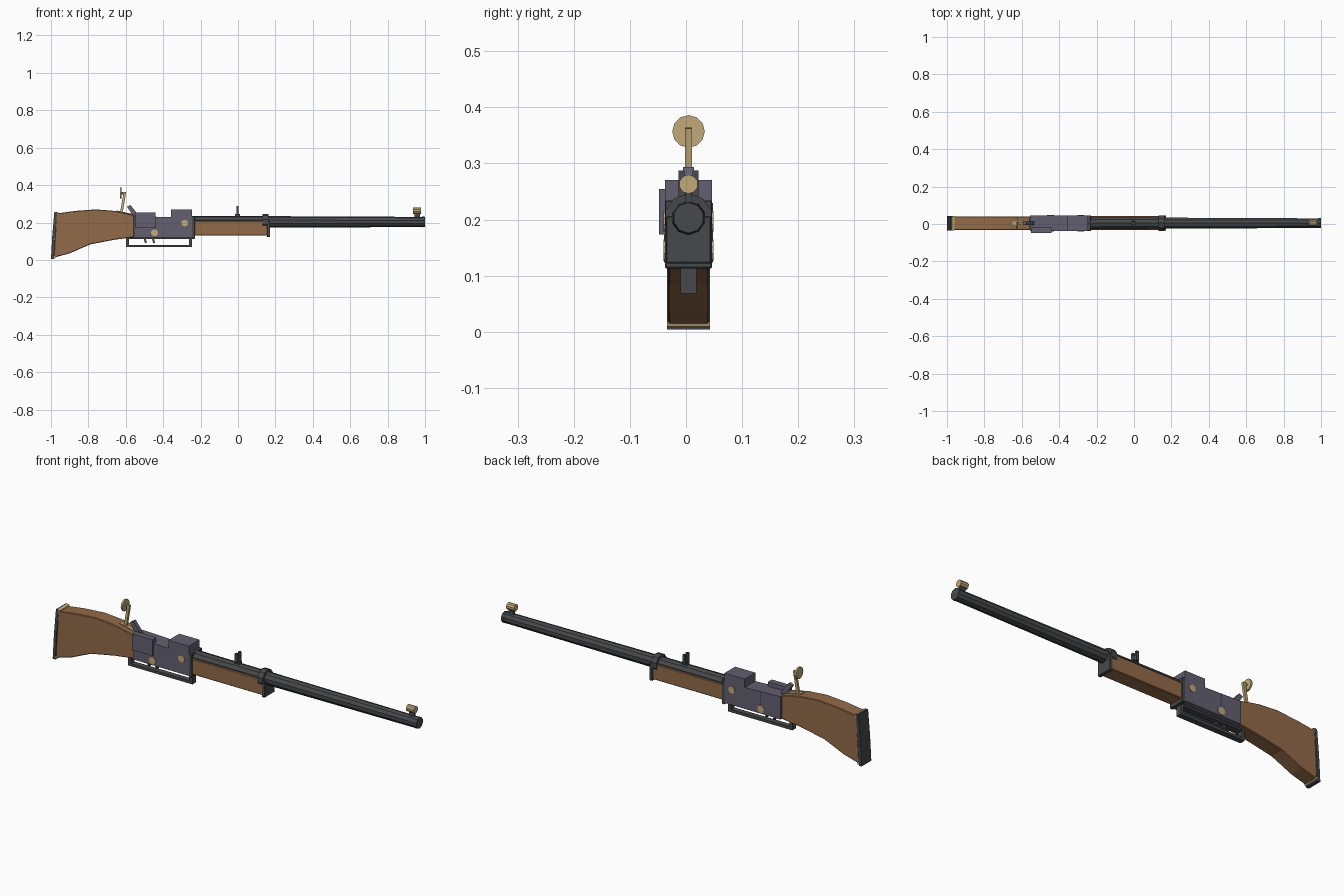
import bpy, bmesh, math
from mathutils import Vector

if "Cube" in bpy.data.objects:
    bpy.data.objects.remove(bpy.data.objects["Cube"])

YC = 0.0045   # centre line of the model
ZB = 0.203    # bore height


def material(name, rgb):
    m = bpy.data.materials.new(name)
    m.diffuse_color = (*rgb, 1)
    m.use_nodes = True
    m.node_tree.nodes["Principled BSDF"].inputs["Base Color"].default_value = m.diffuse_color
    return m


WOOD = material("walnut", (0.29, 0.145, 0.067))
STEEL = material("dark_steel", (0.062, 0.066, 0.07))
CASE = material("case_steel", (0.125, 0.115, 0.16))
BRASS = material("brass", (0.54, 0.40, 0.19))


def finish(name, bm, mat):
    bmesh.ops.recalc_face_normals(bm, faces=bm.faces)
    me = bpy.data.meshes.new(name)
    bm.to_mesh(me)
    bm.free()
    me.materials.append(mat)
    ob = bpy.data.objects.new(name, me)
    bpy.context.collection.objects.link(ob)
    return ob


def prism(name, pts, y0, y1, mat, bevel=0):
    """Side profile (x, z) extruded across y."""
    bm = bmesh.new()
    f = bm.faces.new([bm.verts.new((x, y0, z)) for x, z in pts])
    r = bmesh.ops.extrude_face_region(bm, geom=[f])
    vs = [v for v in r["geom"] if isinstance(v, bmesh.types.BMVert)]
    bmesh.ops.translate(bm, verts=vs, vec=(0, y1 - y0, 0))
    ob = finish(name, bm, mat)
    if bevel:
        b = ob.modifiers.new("bevel", "BEVEL")
        b.width, b.segments = bevel, 1
    return ob


def box(name, x0, x1, y0, y1, z0, z1, mat, bevel=0):
    return prism(name, [(x0, z0), (x1, z0), (x1, z1), (x0, z1)], y0, y1, mat, bevel)


def cyl(name, p0, p1, r0, r1, mat, n=10):
    """Cylinder or cone between two points."""
    p0, p1 = Vector(p0), Vector(p1)
    d = p1 - p0
    bm = bmesh.new()
    bmesh.ops.create_cone(bm, cap_ends=True, segments=n, radius1=r0, radius2=r1, depth=d.length)
    bm.transform(d.to_track_quat("Z", "Y").to_matrix().to_4x4())
    bmesh.ops.translate(bm, verts=bm.verts, vec=(p0 + p1) / 2)
    return finish(name, bm, mat)


def mid(name, pts, w, mat, bevel=0):
    """Profile extruded symmetrically about the centre line."""
    return prism(name, pts, YC - w / 2, YC + w / 2, mat, bevel)


# Butt stock
mid("butt_stock", [(-0.985, 0.012), (-0.90, 0.035), (-0.79, 0.083), (-0.66, 0.108), (-0.555, 0.122),
                   (-0.555, 0.24), (-0.66, 0.262), (-0.76, 0.27), (-0.87, 0.262), (-0.972, 0.248)],
    0.073, WOOD, 0.003)
# Butt plate with brass heel and toe
mid("butt_plate", [(-1.0, 0.004), (-0.985, 0.004), (-0.979, 0.13), (-0.967, 0.256),
                   (-0.982, 0.256), (-0.993, 0.13)], 0.077, STEEL)
mid("butt_heel", [(-0.978, 0.24), (-0.966, 0.24), (-0.960, 0.254), (-0.974, 0.258)], 0.076, BRASS)
mid("butt_toe", [(-0.992, 0.008), (-0.978, 0.009), (-0.974, 0.02), (-0.988, 0.022)], 0.076, BRASS)

# Receiver with raised breech, side plate and front frame
mid("receiver", [(-0.555, 0.121), (-0.245, 0.121), (-0.245, 0.27), (-0.357, 0.27),
                 (-0.357, 0.228), (-0.555, 0.235)], 0.084, CASE)
box("lock_plate", -0.552, -0.44, -0.048, -0.018, 0.173, 0.254, CASE)
box("lock_seam", -0.448, -0.442, -0.039, 0.048, 0.123, 0.229, STEEL)
mid("front_frame", [(-0.247, 0.113), (-0.23, 0.113), (-0.23, 0.234), (-0.247, 0.234)], 0.084, STEEL, 0.002)
for s in (-1, 1):
    tag = "left" if s < 0 else "right"
    for part, x, z, r in (("rear", -0.446, 0.145, 0.019), ("front", -0.285, 0.197, 0.018)):
        cyl(f"{part}_pin_{tag}", (x, YC + s * 0.03, z), (x, YC + s * 0.0445, z), r, r, BRASS, 10)

# Hammer
mid("hammer", [(-0.555, 0.225), (-0.530, 0.225), (-0.545, 0.255), (-0.575, 0.294), (-0.593, 0.284)], 0.02, CASE)

# Trigger guard and triggers
mid("guard_bar", [(-0.6, 0.068), (-0.245, 0.068), (-0.245, 0.081), (-0.6, 0.081)], 0.028, STEEL)
for n, x in (("rear", -0.6), ("front", -0.261)):
    mid(f"guard_post_{n}", [(x, 0.07), (x + 0.016, 0.07), (x + 0.016, 0.124), (x, 0.124)], 0.028, STEEL)
mid("lower_tang", [(-0.6, 0.112), (-0.245, 0.112), (-0.245, 0.124), (-0.6, 0.121)], 0.028, STEEL)
for n, x in (("rear", -0.506), ("front", -0.462)):
    mid(f"trigger_{n}", [(x, 0.122), (x + 0.012, 0.122), (x + 0.018, 0.09), (x + 0.008, 0.09)], 0.012, STEEL)

# Fore-end, cap and barrel band
mid("fore_end", [(-0.232, 0.13), (0.157, 0.13), (0.157, 0.208), (-0.232, 0.208)], 0.074, WOOD, 0.003)
mid("fore_end_cap", [(0.155, 0.122), (0.172, 0.122), (0.172, 0.205), (0.155, 0.205)], 0.08, STEEL, 0.002)
cyl("barrel_band", (0.132, YC, ZB), (0.162, YC, ZB), 0.043, 0.043, STEEL, 10)

# Barrel
cyl("barrel", (-0.25, YC, ZB), (0.995, YC, ZB), 0.033, 0.027, STEEL, 10)
cyl("muzzle_crown", (0.985, YC, ZB), (1.0, YC, ZB), 0.0285, 0.0275, STEEL, 10)

# Rear leaf sight with notch
box("rear_sight_base", -0.016, 0.012, YC - 0.008, YC + 0.008, 0.228, 0.245, STEEL)
box("rear_sight_leaf", -0.009, 0.004, YC - 0.018, YC + 0.018, 0.240, 0.268, STEEL)
for s in (-1, 1):
    c = YC + s * 0.0125
    box("rear_sight_ear_" + ("left" if s < 0 else "right"), -0.009, 0.004, c - 0.0055, c + 0.0055,
        0.265, 0.287, STEEL)

# Front sight
box("front_sight_post", 0.945, 0.972, YC - 0.006, YC + 0.006, 0.225, 0.25, STEEL)
cyl("front_sight_bead", (0.936, YC, 0.263), (0.979, YC, 0.263), 0.017, 0.017, BRASS, 10)

# Folding tang sight
mid("tang_sight_base", [(-0.65, 0.255), (-0.556, 0.236), (-0.556, 0.244), (-0.65, 0.265)], 0.02, BRASS)
mid("tang_sight_stem", [(-0.630, 0.256), (-0.616, 0.254), (-0.598, 0.362), (-0.611, 0.364)], 0.012, BRASS)
cyl("tang_sight_disc", (-0.631, YC, 0.357), (-0.622, YC, 0.357), 0.029, 0.029, BRASS, 12)
cyl("tang_sight_eyepiece", (-0.624, YC, 0.357), (-0.602, YC, 0.357), 0.006, 0.006, BRASS, 8)
